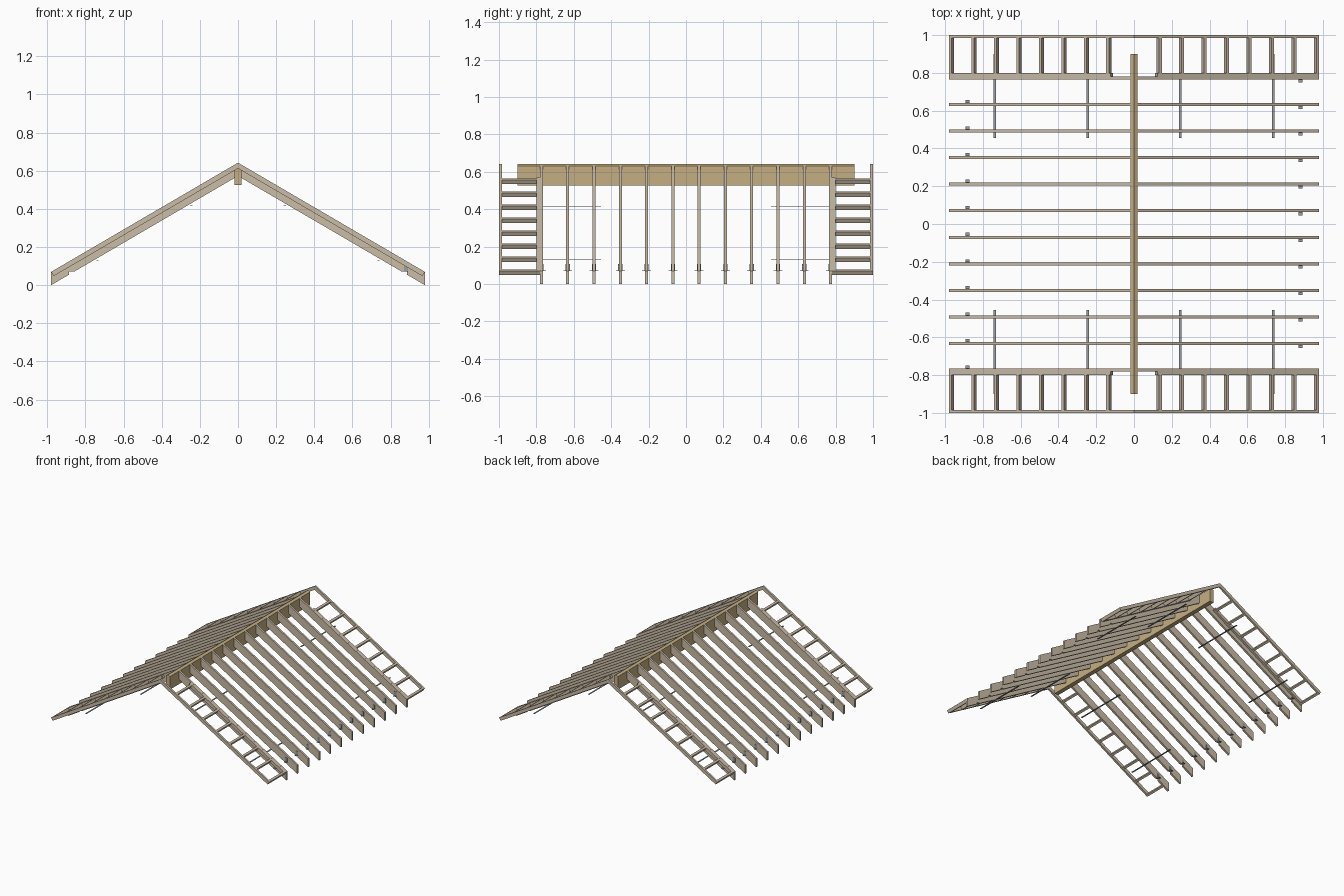
import bpy, bmesh, math

if "Cube" in bpy.data.objects:
    bpy.data.objects.remove(bpy.data.objects["Cube"])

APEX, EAVE, SLOPE = 0.642, 0.98, 0.584
ANG = math.atan(SLOPE)
C, S = math.cos(ANG), math.sin(ANG)
LEN = EAVE / C
DEPTH = APEX - SLOPE * EAVE      # vertical rafter depth, foot reaches z = 0
LAD, T = 0.026, 0.016            # ladder timber depth, timber thickness


def material(name, col):
    m = bpy.data.materials.new(name)
    m.diffuse_color = (*col, 1)
    m.use_nodes = True
    m.node_tree.nodes["Principled BSDF"].inputs["Base Color"].default_value = m.diffuse_color
    return m


TIMBER = material("timber", (0.60, 0.51, 0.39))
BEAM = material("beam_timber", (0.56, 0.43, 0.23))
STEEL = material("steel", (0.32, 0.34, 0.36))


def prism(name, pts, y0, y1, mat):
    """Extrude an x-z outline from y0 to y1."""
    bm = bmesh.new()
    face = bm.faces.new([bm.verts.new((x, y0, z)) for x, z in pts])
    new = bmesh.ops.extrude_face_region(bm, geom=[face])["geom"]
    bmesh.ops.translate(bm, vec=(0, y1 - y0, 0),
                        verts=[v for v in new if isinstance(v, bmesh.types.BMVert)])
    bmesh.ops.recalc_face_normals(bm, faces=bm.faces)
    me = bpy.data.meshes.new(name)
    bm.to_mesh(me)
    bm.free()
    me.materials.append(mat)
    ob = bpy.data.objects.new(name, me)
    bpy.context.collection.objects.link(ob)
    return ob


def box(name, x, z, w, h, y0, y1, mat):
    prism(name, [(x - w, z), (x + w, z), (x + w, z + h), (x - w, z + h)], y0, y1, mat)


def at(s, d):
    """Point s along the roof slope and d below it."""
    return (s * C - d * S, APEX - s * S - d * C)


def top(x):
    return APEX - SLOPE * x


# ridge beam with bevelled top
prism("ridge_beam", [(-.018, .526), (.018, .526), (.018, top(.018)),
                     (0, APEX), (-.018, top(.018))], -.9, .9, BEAM)

for sx, side in ((-1, "left"), (1, "right")):
    def flip(pts):
        return [(sx * x, z) for x, z in pts]

    # rafters with plumb-cut foot and a birdsmouth notch, plus hold-down angles
    seat_x = 0.86
    seat_z = top(seat_x) - DEPTH
    rafter = [(.018, top(.018)), (EAVE, top(EAVE)), (EAVE, 0),
              (.886, top(.886) - DEPTH), (.886, seat_z), (seat_x, seat_z),
              (.018, top(.018) - DEPTH)]
    for i in range(12):
        y = (i - 5.5) * 0.1405
        prism(f"rafter_{side}_{i}", flip(rafter), y - T / 2, y + T / 2, TIMBER)
        face = y - sx * T / 2
        box(f"angle_foot_{side}_{i}", sx * .881, seat_z, .010, .003,
            face, face - sx * .016, STEEL)
        box(f"angle_leg_{side}_{i}", sx * .881, seat_z, .010, .036,
            face, face - sx * .003, STEEL)

    # gable ladders at both ends
    for sy, end in ((-1, "front"), (1, "back")):
        tag = f"{side}_{end}"
        barge = [(0, APEX), at(LEN, 0), at(LEN, LAD), (0, APEX - LAD / C)]
        prism("barge_rail_" + tag, flip(barge), sy * (1 - T), sy * 1, TIMBER)
        s0 = .125 / C
        inner = [at(s0, 0), at(LEN, 0), at(LEN, LAD), at(s0, LAD)]
        prism("inner_rail_" + tag, flip(inner), sy * .781, sy * .800, TIMBER)
        for k in range(8):
            s = LEN - k * .119 / C
            rung = [at(s - T, 0), at(s, 0), at(s, LAD), at(s - T, LAD)]
            prism(f"rung_{tag}_{k}", flip(rung), sy * .800, sy * (1 - T), TIMBER)
        # flat steel straps under the rafters
        for x, z in ((.245, .415), (.737, .127)):
            box(f"strap_{tag}_{x}", sx * x, z, .006, .003, sy * .455, sy * .90, STEEL)
